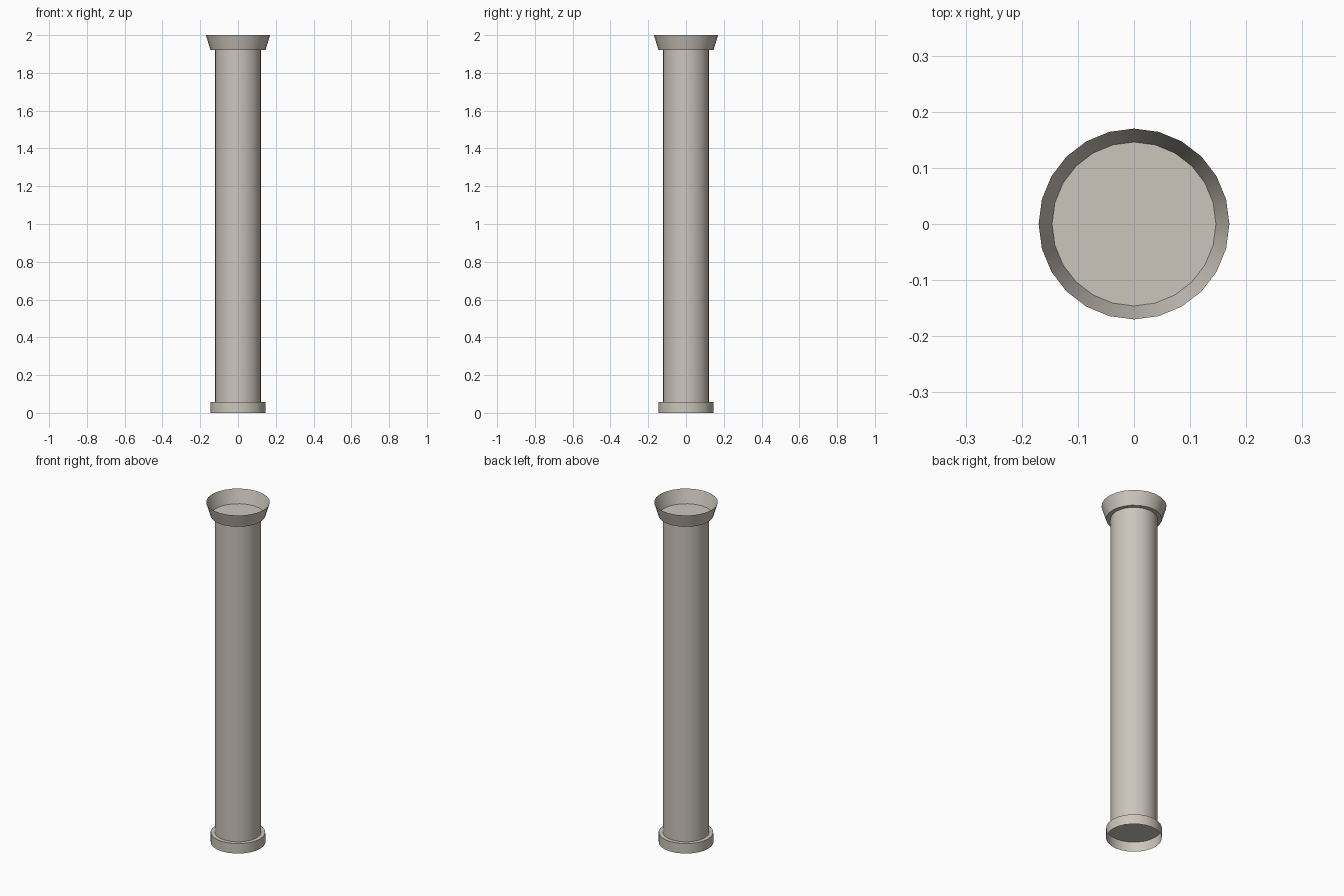
import bpy, bmesh, math

if "Cube" in bpy.data.objects:
    bpy.data.objects.remove(bpy.data.objects["Cube"])

SIDES = 24
stone = bpy.data.materials.new("warm_grey_stone")
stone.diffuse_color = (0.60, 0.56, 0.50, 1.0)
stone.use_nodes = True
stone.node_tree.nodes["Principled BSDF"].inputs["Base Color"].default_value = stone.diffuse_color


def tube(name, z0, r0, z1, r1, cap=None):
    """Straight or flared tube; cap is None, 'bottom' or 'top'."""
    bm = bmesh.new()
    rings = []
    for z, r in ((z0, r0), (z1, r1)):
        rings.append([bm.verts.new((r * math.cos(math.tau * i / SIDES),
                                    r * math.sin(math.tau * i / SIDES), z))
                      for i in range(SIDES)])
    lo, hi = rings
    for i in range(SIDES):
        j = (i + 1) % SIDES
        bm.faces.new((lo[i], lo[j], hi[j], hi[i]))
    if cap == "bottom":
        bm.faces.new(lo[::-1])
    elif cap == "top":
        bm.faces.new(hi)
    me = bpy.data.meshes.new(name)
    bm.to_mesh(me)
    bm.free()
    me.materials.append(stone)
    for p in me.polygons:
        p.use_smooth = True
    me.set_sharp_from_angle(angle=math.radians(30))
    ob = bpy.data.objects.new(name, me)
    bpy.context.collection.objects.link(ob)
    return ob


# Base ring, open underneath
tube("base_ring", 0.0, 0.146, 0.058, 0.146, "top")
# Plain round shaft
tube("shaft", 0.058, 0.123, 1.922, 0.123)
# Flared capital, open on top like a shallow cup
tube("capital", 1.922, 0.146, 2.0, 0.17, "bottom")
